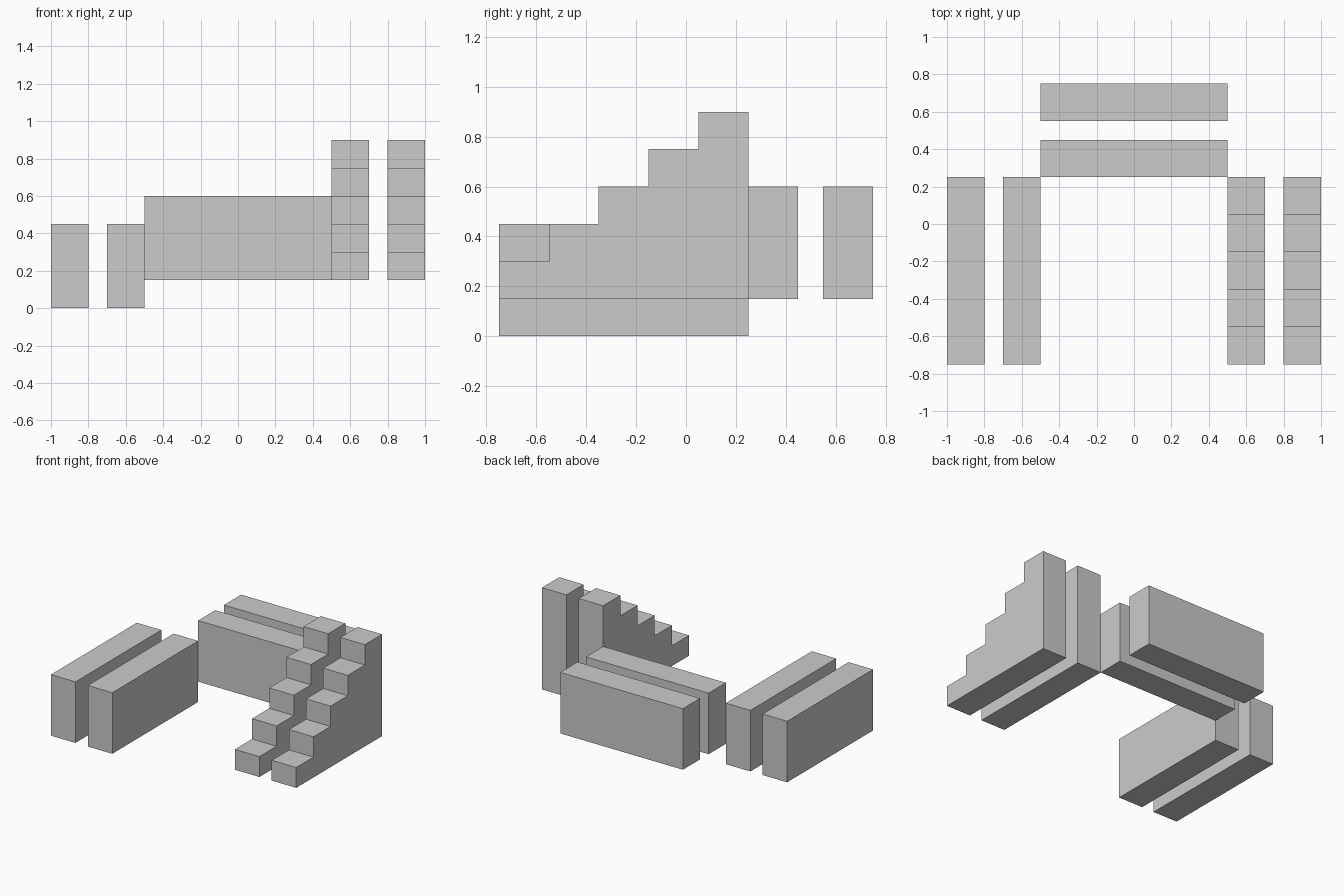
import bpy

if "Cube" in bpy.data.objects:
    bpy.data.objects.remove(bpy.data.objects["Cube"])

STEPS, RUN, RISE = 5, 0.2, 0.15
THICK = 0.2


def mesh_object(name, verts, faces):
    mesh = bpy.data.meshes.new(name)
    mesh.from_pydata(verts, [], faces)
    obj = bpy.data.objects.new(name, mesh)
    bpy.context.collection.objects.link(obj)
    return obj


def extrude_x(name, profile, x0, x1):
    """Extrude a counter-clockwise (y, z) profile from x0 to x1."""
    n = len(profile)
    verts = [(x, y, z) for x in (x0, x1) for y, z in profile]
    faces = [list(range(n))[::-1], list(range(n, 2 * n))]
    faces += [(i, (i + 1) % n, (i + 1) % n + n, i + n) for i in range(n)]
    return mesh_object(name, verts, faces)


def wall(name, x0, x1, y0, y1, z0, z1):
    return extrude_x(name, [(y0, z0), (y1, z0), (y1, z1), (y0, z1)], x0, x1)


# Left pair of walls, on the ground
for name, x in (("left_outer_wall", -1.0), ("left_inner_wall", -0.7)):
    wall(name, x, x + THICK, -0.75, 0.25, 0.0, 0.45)

# Back pair of walls, one step up
for name, y in (("back_inner_wall", 0.25), ("back_outer_wall", 0.55)):
    wall(name, -0.5, 0.5, y, y + THICK, 0.15, 0.6)

# Stepped profile climbing to the back
stairs = [(-0.75, 0.15), (0.25, 0.15)]
for i in reversed(range(STEPS)):
    top = 0.15 + RISE * (i + 1)
    stairs += [(-0.75 + RUN * (i + 1), top), (-0.75 + RUN * i, top)]

# Right pair of stepped walls
for name, x in (("right_inner_stairs", 0.5), ("right_outer_stairs", 0.8)):
    extrude_x(name, stairs, x, x + THICK)
